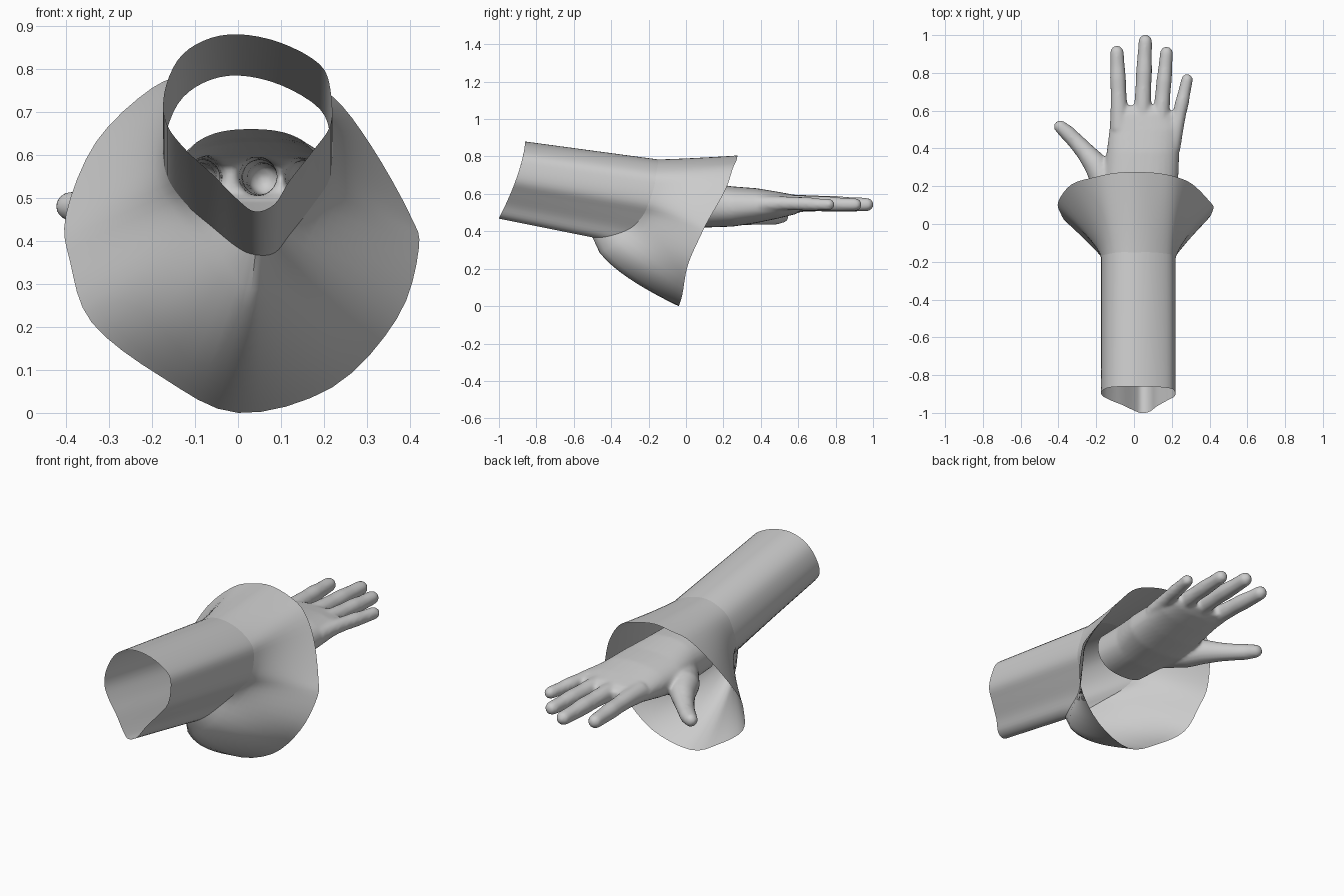
import bpy, bmesh, math
from mathutils import Vector

if "Cube" in bpy.data.objects:
    bpy.data.objects.remove(bpy.data.objects["Cube"])


def make_object(name, bm, angle=60):
    me = bpy.data.meshes.new(name)
    bm.to_mesh(me)
    bm.free()
    ob = bpy.data.objects.new(name, me)
    bpy.context.collection.objects.link(ob)
    bpy.ops.object.select_all(action='DESELECT')
    ob.select_set(True)
    bpy.context.view_layer.objects.active = ob
    bpy.ops.object.shade_smooth_by_angle(angle=math.radians(angle))
    return ob


def loft(bm, rings, caps=False):
    vs = [[bm.verts.new(p) for p in r] for r in rings]
    n = len(rings[0])
    faces = [bm.faces.new((a[i], a[(i + 1) % n], b[(i + 1) % n], b[i]))
             for a, b in zip(vs, vs[1:]) for i in range(n)]
    if caps:
        faces += [bm.faces.new(vs[0]), bm.faces.new(vs[-1])]
    bmesh.ops.recalc_face_normals(bm, faces=faces)


def refine(pts, k=4):
    """Closed smooth curve through the control points."""
    n, out = len(pts), []
    for i in range(n):
        a, b, c, d = (pts[(i + j) % n] for j in (-1, 0, 1, 2))
        for s in range(k):
            t = s / k
            out.append(0.5 * (2 * b + (c - a) * t + (2 * a - 5 * b + 4 * c - d) * t * t
                              + (3 * b - a - 3 * c + d) * t ** 3))
    return out


# Cloth control points: open end x, z | seam y | flared rim x, y, z
CLOTH = [
    (0.00, .880, -.15, 0.00, .275, .805), (0.10, .860, -.15, 0.12, .27, .78),
    (.190, .810, -.16, 0.22, .25, .735), (.215, .750, -.17, 0.31, .21, .62),
    (.215, .670, -.20, 0.40, .12, .46), (.175, .610, -.23, 0.42, .08, .38),
    (.120, .540, -.30, 0.37, .01, .22), (.085, .485, -.42, 0.22, -.02, .06),
    (.040, .468, -.50, 0.00, -.04, .00), (0.00, .495, -.42, -.18, -.025, .085),
    (-.06, .555, -.30, -.34, .00, .21), (-.12, .610, -.23, -.39, .06, .35),
    (-.165, .670, -.20, -.40, .12, .46), (-.172, .740, -.17, -.33, .21, .63),
    (-.14, .820, -.16, -.20, .25, .755), (-.08, .865, -.15, -.10, .27, .79),
]
end, seam, rim = [], [], []
for x, z, ys, rx, ry, rz in CLOTH:
    low = (0.88 - z) / 0.41
    ye = -0.86 - 0.14 * low ** 1.5
    end.append(Vector((x, ye, z)))
    seam.append(Vector((x, ys, z - (0.135 + 0.065 * low) * (ys - ye))))
    rim.append(Vector((rx, ry, rz)))

# Straight sleeve, open at both ends
bm = bmesh.new()
loft(bm, [refine([a.lerp(b, t / 8) for a, b in zip(end, seam)]) for t in range(9)])
make_object("sleeve", bm)

# Flared cuff: lower points drop quickly, side points spread later
bm = bmesh.new()
rings = []
for i in range(13):
    u = i / 12
    ring = []
    for a, b in zip(seam, rim):
        k = min(1.3, 1.3 + (a.y + 0.2) * 2.33)
        g = u ** k
        ring.append(Vector((a.x + (b.x - a.x) * g, a.y + (b.y - a.y) * u,
                            a.z + (b.z - a.z) * g)))
    rings.append(refine(ring))
loft(bm, rings)
make_object("flared_cuff", bm)

# Hand: palm sections y, left, right, bottom, top
PALM = [(-.16, -.13, .19, .43, .66), (.10, -.14, .20, .42, .66),
        (.25, -.16, .235, .425, .64), (.38, -.145, .24, .445, .63),
        (.50, -.13, .245, .47, .61), (.58, -.125, .22, .49, .595),
        (.625, -.11, .17, .51, .575)]
bm = bmesh.new()
rings = []
for y, l, r, b, t in PALM:
    ring = []
    for j in range(32):
        c, s = math.cos(j * math.tau / 32), math.sin(j * math.tau / 32)
        ring.append(((l + r) / 2 + (r - l) / 2 * math.copysign(abs(c) ** .8, c), y,
                     (b + t) / 2 + (t - b) / 2 * math.copysign(abs(s) ** .9, s)))
    rings.append(ring)
loft(bm, rings, caps=True)


def digit(path):
    """Round-tipped tube along (centre, radius) steps."""
    path = [(Vector(p), r) for p, r in path]
    tip, r = path[-1]
    d = (tip - path[-2][0]).normalized()
    path += [(tip + d * r * math.sin(a), r * math.cos(a)) for a in (.4, .8, 1.15, 1.45)]
    rings = []
    for i, (p, rad) in enumerate(path):
        d = (path[min(i + 1, len(path) - 1)][0] - path[max(i - 1, 0)][0]).normalized()
        side = d.cross(Vector((0, 0, 1))).normalized()
        up = side.cross(d)
        rings.append([p + side * rad * math.cos(j * math.tau / 16)
                      + up * rad * math.sin(j * math.tau / 16) for j in range(16)])
    loft(bm, rings, caps=True)


# Four fingers: base and tip (x, y), radius
for bx, by, tx, ty, r in [(-.075, .50, -.09, .945, .043), (.04, .50, .06, 1.003, .043),
                          (.135, .48, .172, .94, .041), (.20, .40, .281, .795, .037)]:
    b, t = Vector((bx, by, .545)), Vector((tx, ty - r * .85, .543))
    digit([(b.lerp(t, f) + Vector((0, 0, h)), r * s) for f, s, h in
           [(0, 1.25, 0), (.3, 1.05, .005), (.5, .97, .004), (.66, 1.0, .003),
            (.82, .9, 0), (1, .85, 0)]])

# Thumb
digit([((-.09, .12, .51), .06), ((-.16, .24, .505), .075), ((-.205, .32, .495), .064),
       ((-.26, .385, .485), .05), ((-.315, .445, .478), .043), ((-.35, .48, .477), .042),
       ((-.39, .515, .48), .035)])

# Fuse the hand, smooth it, then open the wrist
hand = make_object("hand", bm)
m = hand.modifiers.new("fuse", 'REMESH')
m.mode, m.voxel_size, m.use_smooth_shade = 'VOXEL', 0.01, True
m = hand.modifiers.new("soften", 'SMOOTH')
m.factor, m.iterations = 0.5, 6
bpy.ops.object.convert(target='MESH')
hand = bpy.context.view_layer.objects.active
bm = bmesh.new()
bm.from_mesh(hand.data)
bmesh.ops.bisect_plane(bm, geom=bm.verts[:] + bm.edges[:] + bm.faces[:],
                       plane_co=(0, -.06, 0), plane_no=(0, 1, 0), clear_inner=True)
bm.to_mesh(hand.data)
bm.free()
